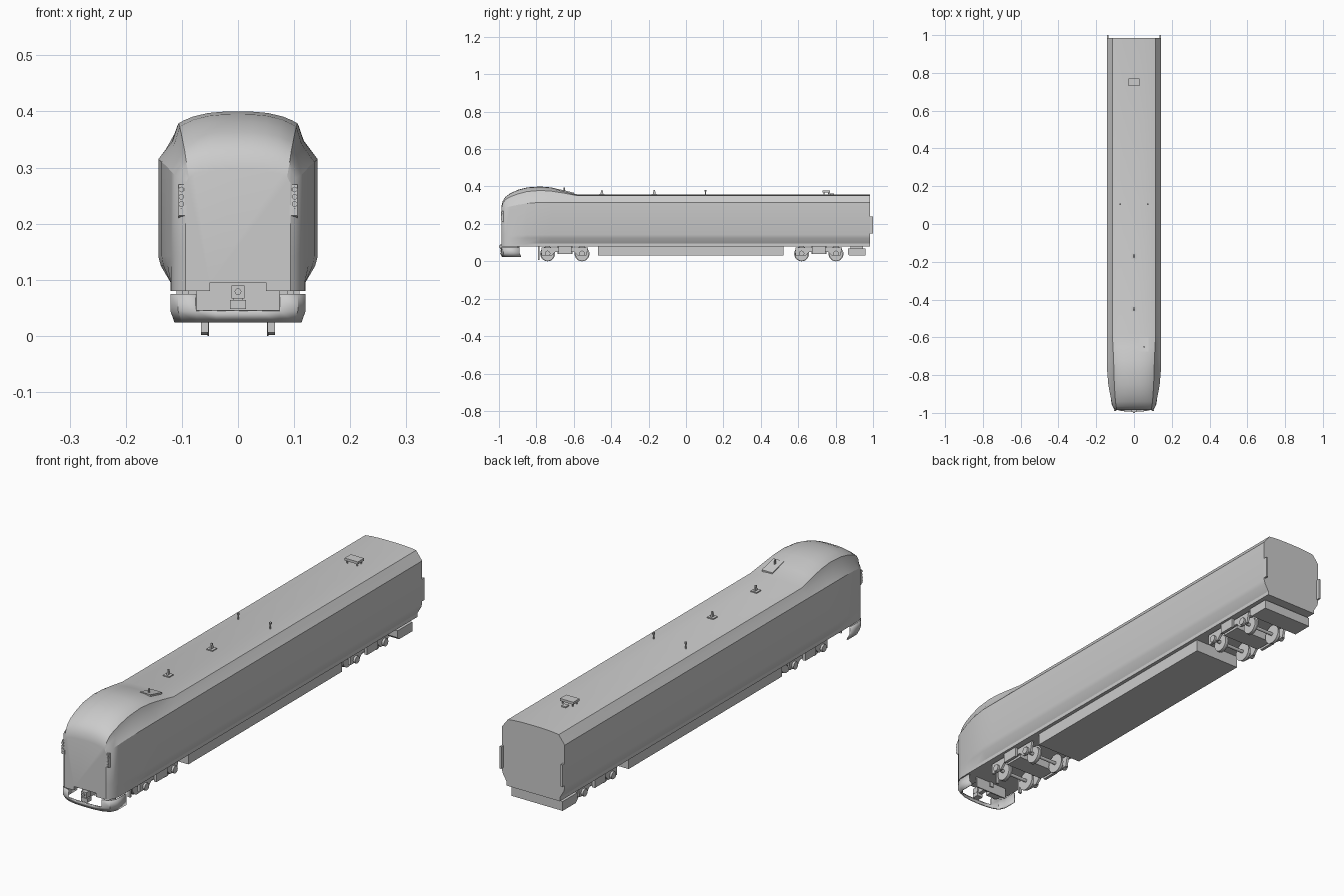
import bpy, bmesh, math
from mathutils import Vector

if "Cube" in bpy.data.objects:
    bpy.data.objects.remove(bpy.data.objects["Cube"])


def mesh_object(name, bm, smooth=None):
    bmesh.ops.recalc_face_normals(bm, faces=bm.faces)
    me = bpy.data.meshes.new(name)
    bm.to_mesh(me)
    bm.free()
    ob = bpy.data.objects.new(name, me)
    bpy.context.collection.objects.link(ob)
    if smooth:
        bpy.ops.object.select_all(action='DESELECT')
        ob.select_set(True)
        bpy.context.view_layer.objects.active = ob
        bpy.ops.object.shade_smooth_by_angle(angle=math.radians(smooth))
    return ob


def box(name, x, y, z):
    """Box from (min, max) pairs."""
    bm = bmesh.new()
    bmesh.ops.create_cube(bm, size=1)
    for v in bm.verts:
        v.co = Vector([(r[0] + r[1]) / 2 + c * (r[1] - r[0]) for r, c in zip((x, y, z), v.co)])
    return mesh_object(name, bm)


def cyl(name, loc, r, depth, axis='Z', seg=24, r2=None):
    bm = bmesh.new()
    bmesh.ops.create_cone(bm, cap_ends=True, segments=seg, radius1=r,
                          radius2=r if r2 is None else r2, depth=depth)
    ob = mesh_object(name, bm, 35)
    ob.location = loc
    ob.rotation_euler = {'X': (0, math.pi / 2, 0), 'Y': (math.pi / 2, 0, 0), 'Z': (0, 0, 0)}[axis]
    return ob


def side_plate(name, pts, x0, x1):
    """Extrude a (y, z) outline across x."""
    bm = bmesh.new()
    a, b = [[bm.verts.new((x, y, z)) for y, z in pts] for x in (x0, x1)]
    n = len(pts)
    bm.faces.new(a)
    bm.faces.new(b)
    for i in range(n):
        bm.faces.new((a[i], a[(i + 1) % n], b[(i + 1) % n], b[i]))
    return mesh_object(name, bm)


# Body shell lofted along y: y, side half-width, side top, dome edge x, dome edge z, crown z
stations = [
    (-.986, .094, .272, .088, .285, .296), (-.980, .102, .280, .092, .310, .322),
    (-.965, .113, .287, .095, .330, .345), (-.94, .119, .293, .098, .345, .363),
    (-.90, .127, .302, .101, .360, .382), (-.85, .136, .310, .104, .373, .395),
    (-.78, .142, .315, .106, .379, .400), (-.72, .142, .315, .108, .375, .395),
    (-.65, .142, .315, .111, .364, .377), (-.58, .142, .315, .115, .351, .357),
    (.985, .142, .315, .115, .351, .357)]


def section(y, w, zs, d, zd, zc):
    b = min(w, .12)
    f = .3 if y < -.6 else .5
    half = [(b, .08), (b, .095), (b + (w - b) * .8, .125), (w, .142), (w, zs),
            (d + (w - d) * f, (zs + zd) / 2)]
    half += [(d * t, zc - (zc - zd) * t ** 3) for t in (1, .9, .75, .5, .25)]
    return [(x, y, z) for x, z in half + [(0, zc)] + [(-x, z) for x, z in reversed(half)]]


bm = bmesh.new()
rings = [[bm.verts.new(p) for p in section(*s)] for s in stations]
for a, b in zip(rings, rings[1:]):
    for i in range(len(a)):
        j = (i + 1) % len(a)
        bm.faces.new((a[i], a[j], b[j], b[i]))
bm.faces.new(rings[0])
bm.faces.new(rings[-1])
body = mesh_object("body_shell", bm, 25)

# Coupler opening in the nose
cutter = box("coupler_cutter", (-.05, .05), (-1.1, -.90), (.06, .095))
cutter.hide_render = True
cutter.hide_viewport = True
cut = body.modifiers.new("coupler_opening", 'BOOLEAN')
cut.object = cutter
cut.operation = 'DIFFERENCE'
cut.solver = 'EXACT'

# Front skirt, a bent strip with a notch for the coupler
plan = [(.118, -.89), (.118, -.95), (.105, -.975), (.075, -.986), (.04, -.991)]
plan = plan + [(0, -.992)] + [(-x, y) for x, y in reversed(plan)]
bm = bmesh.new()
rows = [[bm.verts.new((x * k, y * (.99 if k < 1 else 1), z)) for x, y in plan]
        for z, k in ((.025, .94), (.045, 1), (.075, 1))]
for i in range(len(plan) - 1):
    bm.faces.new((rows[0][i], rows[0][i + 1], rows[1][i + 1], rows[1][i]))
    if max(abs(plan[i][0]), abs(plan[i + 1][0])) > .08:
        bm.faces.new((rows[1][i], rows[1][i + 1], rows[2][i + 1], rows[2][i]))
bmesh.ops.delete(bm, geom=[v for v in bm.verts if not v.link_faces], context='VERTS')
skirt = mesh_object("front_skirt", bm, 30)
thick = skirt.modifiers.new("thickness", 'SOLIDIFY')
thick.thickness = .005
thick.offset = 0

# Coupler and backing plate
box("coupler_backing", (-.075, .075), (-.90, -.895), (.035, .082))
box("coupler_shank", (-.009, .009), (-.975, -.89), (.06, .08))
box("coupler_head", (-.012, .012), (-.995, -.965), (.067, .09))
box("coupler_lower_block", (-.014, .014), (-.992, -.965), (.048, .064))
cyl("coupler_pin", (0, -.996, .079), .006, .008, 'Y', 12)

# Headlamp clusters on the nose corners
for s in (-1, 1):
    side_plate("headlamp_housing", [(-.987, .215), (-.984, .27), (-.962, .27), (-.962, .205)],
               s * .092, s * .106)
    for k in range(4):
        cyl("headlamp", (s * .101, -.986, .222 + k * .013), .005, .006, 'Y', 12)

# Underfloor equipment and rear skirt
box("underfloor_equipment", (-.105, .105), (-.47, .52), (.03, .085))
side_plate("rear_skirt", [(.865, .04), (.875, .03), (.96, .03), (.96, .068), (.865, .068)], -.115, .115)
box("rear_skirt_mount", (-.06, .06), (.88, .945), (.065, .085))

# Bogies
frame = [(-.125, .075), (-.125, .03), (-.07, .03), (-.05, .05), (.05, .05), (.07, .03),
         (.115, .03), (.125, .075)]
for yc in (-.648, .71):
    box("bogie_bolster", (-.088, .088), (yc - .04, yc + .04), (.04, .085))
    for s in (-1, 1):
        side_plate("bogie_side_frame", [(yc + y, z) for y, z in frame], s * .088, s * .098)
        box("suspension_box", sorted((s * .098, s * .110)), (yc - .035, yc + .035), (.04, .08))
        for dy in (-.092, .092):
            cyl("wheel", (s * .059, yc + dy, .037), .035, .013, 'X', 24)
            cyl("wheel_flange", (s * .053, yc + dy, .04), .04, .003, 'X', 24)
            cyl("axle_box", (s * .099, yc + dy, .042), .015, .016, 'X', 12)
    for dy in (-.092, .092):
        cyl("axle", (0, yc + dy, .04), .007, .19, 'X', 12)
# Rail guards ahead of the leading wheels
for s in (-1, 1):
    box("rail_guard", sorted((s * .053, s * .066)), (-.79, -.782), (.006, .08))

# Rear corner fairings
for s in (-1, 1):
    box("rear_corner_fairing", sorted((s * .134, s * .142)), (.98, 1.0), (.15, .24))

# Roof aerials, pins and rear roof unit
for y in (-.45, -.17):
    box("aerial_base", (-.014, .014), (y - .014, y + .014), (.352, .361))
    side_plate("aerial_fin", [(y - .008, .36), (y + .008, .36), (y + .004, .382), (y - .002, .382)],
               -.003, .003)
for s in (-1, 1):
    cyl("roof_pin", (s * .073, .105, .363), .003, .028, seg=8)
    cyl("roof_pin_tip", (s * .073, .105, .378), .005, .008, seg=8)
box("roof_unit", (-.03, .03), (.73, .77), (.368, .378))
for x in (-.022, .022):
    for y in (.737, .763):
        cyl("roof_unit_leg", (x, y, .361), .003, .018, seg=8)
box("roof_unit_bracket", (-.01, .01), (.77, .79), (.354, .362))

# Aerial platform on the rear slope of the cab dome
side_plate("dome_platform", [(-.675, .375), (-.675, .385), (-.60, .367), (-.60, .352)], .03, .078)
cyl("dome_aerial", (.054, -.65, .386), .004, .018, seg=8)
